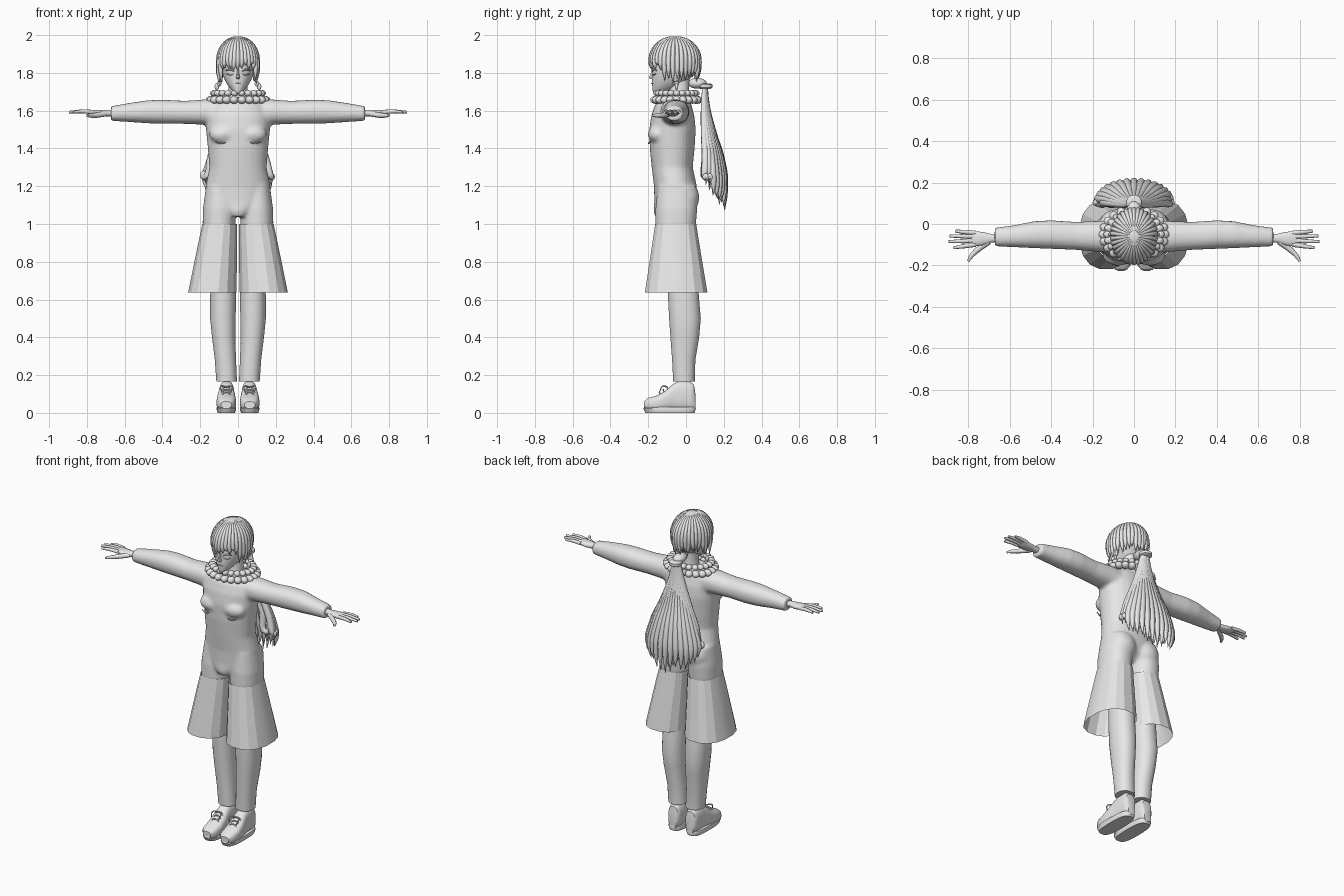
import bpy, bmesh, math, random
from math import sin, cos, pi, radians
from mathutils import Matrix, Vector

random.seed(4)
if "Cube" in bpy.data.objects:
    bpy.data.objects.remove(bpy.data.objects["Cube"])

grey = bpy.data.materials.new("light_grey")
grey.use_nodes = True
grey.diffuse_color = (0.8, 0.8, 0.8, 1)
grey.node_tree.nodes["Principled BSDF"].inputs["Base Color"].default_value = (0.8, 0.8, 0.8, 1)


def loft(bm, axis, rings, segs=24, power=2.2, caps=True):
    """Skin rings (t, u0, u1, v0, v1), given as bounds across the axis."""
    loops = []
    for t, u0, u1, v0, v1 in rings:
        loop = []
        for i in range(segs):
            a = 2 * pi * (i + 0.5) / segs
            c, s = cos(a), sin(a)
            u = (u0 + u1) / 2 + (u1 - u0) / 2 * math.copysign(abs(c) ** (2 / power), c)
            v = (v0 + v1) / 2 + (v1 - v0) / 2 * math.copysign(abs(s) ** (2 / power), s)
            co = {"X": (t, u, v), "Y": (u, t, v), "Z": (u, v, t)}[axis]
            loop.append(bm.verts.new(co))
        loops.append(loop)
    for a, b in zip(loops, loops[1:]):
        for i in range(segs):
            j = (i + 1) % segs
            bm.faces.new((a[i], a[j], b[j], b[i]))
    if caps:
        bm.faces.new(loops[0])
        bm.faces.new(loops[-1])


def ball(bm, center, radii, u=16, v=10, turn=0):
    m = Matrix.Translation(center) @ Matrix.Rotation(turn, 4, "Z") @ Matrix.Diagonal((*radii, 1))
    bmesh.ops.create_uvsphere(bm, u_segments=u, v_segments=v, radius=1, matrix=m)


def finish(bm, name, mirror=False, subdiv=0, angle=40):
    if mirror:
        dup = bmesh.ops.duplicate(bm, geom=bm.verts[:] + bm.edges[:] + bm.faces[:])
        for v in [g for g in dup["geom"] if isinstance(g, bmesh.types.BMVert)]:
            v.co.x *= -1
    bmesh.ops.recalc_face_normals(bm, faces=bm.faces[:])
    me = bpy.data.meshes.new(name)
    bm.to_mesh(me)
    bm.free()
    me.materials.append(grey)
    ob = bpy.data.objects.new(name, me)
    bpy.context.collection.objects.link(ob)
    bpy.context.view_layer.objects.active = ob
    for o in bpy.context.selected_objects:
        o.select_set(False)
    ob.select_set(True)
    bpy.ops.object.shade_smooth_by_angle(angle=radians(angle))
    if subdiv:
        ob.modifiers.new("Round", "SUBSURF").levels = subdiv
    return ob


def part(name, axis, rings, mirror=False, segs=24, power=2.2, caps=True, subdiv=0, angle=40):
    bm = bmesh.new()
    loft(bm, axis, rings, segs, power, caps)
    return finish(bm, name, mirror, subdiv, angle)


def strands(name, paths, depth, mirror=False):
    """Tapered locks; each path point is (x, y, z, thickness)."""
    cu = bpy.data.curves.new(name, "CURVE")
    cu.dimensions = "3D"
    cu.bevel_depth, cu.bevel_resolution, cu.resolution_u = depth, 2, 4
    cu.use_fill_caps = True
    for side in ((1, -1) if mirror else (1,)):
        for path in paths:
            sp = cu.splines.new("BEZIER")
            sp.bezier_points.add(len(path) - 1)
            for p, (x, y, z, r) in zip(sp.bezier_points, path):
                p.co, p.radius = (x * side, y, z), r
                p.handle_left_type = p.handle_right_type = "AUTO"
    cu.materials.append(grey)
    ob = bpy.data.objects.new(name, cu)
    bpy.context.collection.objects.link(ob)


# Body suit: torso, sleeves, thighs and soft muscle forms fused together
bm = bmesh.new()
torso = [(1.04, .04, -.165, -.07), (1.07, .08, -.172, 0), (1.12, .15, -.168, .04),
         (1.2, .172, -.17, .058), (1.3, .152, -.182, .036), (1.4, .16, -.192, .046),
         (1.5, .17, -.195, .052), (1.57, .172, -.185, .045), (1.63, .15, -.165, .03),
         (1.67, .09, -.12, .01)]
loft(bm, "Z", [(z, -x, x, a, b) for z, x, a, b in torso])
for side in (1, -1):
    loft(bm, "X", [(side * x, *r) for x, *r in (
        (.06, -.14, .02, 1.5, 1.66), (.17, -.135, .015, 1.525, 1.66), (.28, -.125, .01, 1.53, 1.652),
        (.4, -.12, .018, 1.53, 1.658), (.48, -.117, .014, 1.533, 1.655), (.58, -.112, -.006, 1.54, 1.64),
        (.672, -.108, -.018, 1.546, 1.624))])
    loft(bm, "Z", [(z, *sorted((side * a, side * b)), c, d) for z, a, b, c, d in (
        (.985, .012, .188, -.162, .052), (1.08, .012, .186, -.162, .06), (1.2, .02, .17, -.15, .055))])
    ball(bm, (side * .078, -.15, 1.475), (.075, .052, .05))
    ball(bm, (side * .085, .005, 1.14), (.08, .066, .085))
body = finish(bm, "body_suit", angle=60)
rm = body.modifiers.new("Fuse", "REMESH")
rm.mode, rm.voxel_size, rm.use_smooth_shade = "VOXEL", .01, True
sm = body.modifiers.new("Soften", "SMOOTH")
sm.factor, sm.iterations = .5, 5
strands("chest_creases", [[(.065, -.197, 1.432, .5), (.09, -.197, 1.428, 1), (.12, -.186, 1.434, .5)]],
        .005, True)

# Flared trouser legs, open at the hem, with the lower legs inside
part("flared_trouser_legs", "Z", [(1.0, .003, .19, -.165, .056), (.9, .004, .212, -.18, .072),
     (.638, .005, .266, -.22, .116)], True, segs=16, power=2.3, caps=False, angle=20)
part("lower_legs", "Z", [(1.0, .02, .15, -.13, .04), (.75, .012, .145, -.1, .06), (.6, .01, .148, -.095, .07),
     (.5, .012, .148, -.09, .079), (.4, .014, .138, -.083, .07), (.28, .01, .123, -.074, .05),
     (.165, .005, .115, -.068, .047)], True)

# Shoes with soles and laces
part("shoes", "Y", [(-.222, .035, .09, .025, .06), (-.2, .017, .107, .012, .08), (-.15, .01, .114, .01, .093),
     (-.11, .012, .112, .01, .118), (-.07, .018, .104, .01, .152), (-.04, .02, .1, .01, .168),
     (.02, .02, .1, .01, .168), (.042, .026, .094, .01, .15), (.05, .035, .085, .012, .1)],
     True, power=2.8)
part("soles", "Z", [(0, .016, .108, -.215, .046), (.022, .009, .115, -.227, .053),
     (.03, .012, .112, -.222, .05)], True, power=3)
strands("laces", [[(.03, y, z - .016, 1), (.062, y - .006, z + .006, 1), (.094, y, z - .016, 1)]
                  for y, z in ((-.135, .104), (-.115, .118), (-.095, .133))]
        + [[(.062, -.1, .137, 1), (.062 + d, -.125, .14, 1), (.062 + d * .8, -.14, .11, .6)] for d in (-.03, .03)],
        .004, True)

# Hands
part("palms", "X", [(.64, -.088, -.044, 1.565, 1.605), (.69, -.09, -.048, 1.57, 1.604),
     (.73, -.104, -.038, 1.57, 1.604), (.775, -.108, -.034, 1.578, 1.604), (.79, -.1, -.04, 1.585, 1.6)],
     True, segs=16)
fingers = [[(.765, y, 1.592, 1.1), (.82, (y + e) / 2, 1.596, 1), (x, e, 1.592, .65)]
           for y, e, x in ((-.099, -.115, .872), (-.08, -.085, .895), (-.061, -.058, .89), (-.043, -.034, .862))]
fingers.append([(.7, -.085, 1.584, 1.4), (.755, -.125, 1.575, 1.3), (.785, -.155, 1.574, 1), (.8, -.18, 1.575, .6)])
strands("fingers", fingers, .0105, True)

# Neck and bead collar
part("neck", "Z", [(1.62, -.07, .07, -.11, .03), (1.68, -.05, .05, -.09, .015), (1.78, -.05, .05, -.09, .02)])
bm = bmesh.new()
for z, rx, ry, r, n in ((1.657, .142, .112, .029, 22), (1.692, .124, .1, .024, 22)):
    for i in range(n):
        a = 2 * pi * (i + .5 * (n % 2)) / n
        ball(bm, (rx * cos(a), -.05 + ry * sin(a), z), (r, r * .8, r * .72), 12, 8, a)
finish(bm, "bead_collar")

# Head, ears, face details
head = [(1.688, .01, -.172, -.145), (1.705, .03, -.178, -.08), (1.74, .06, -.18, -.01),
        (1.78, .08, -.182, .04), (1.83, .09, -.178, .06), (1.9, .09, -.17, .06), (1.95, .06, -.13, .02)]
part("head", "Z", [(z, -x, x, a, b) for z, x, a, b in head], subdiv=1, power=2.1)
part("nose", "Z", [(1.768, -.008, .008, -.187, -.165), (1.775, -.011, .011, -.199, -.165),
     (1.795, -.007, .007, -.189, -.165), (1.825, -.005, .005, -.178, -.165)], segs=8)
strands("mouth", [[(-.02, -.176, 1.742, .4), (0, -.183, 1.744, 1), (.02, -.176, 1.742, .4)]], .004)
strands("eyelids", [[(.018, -.179, 1.806, .5), (.04, -.173, 1.818, 1), (.066, -.156, 1.812, .6)],
                    [(.025, -.179, 1.793, .4), (.042, -.172, 1.789, .6), (.06, -.16, 1.795, .4)]], .005, True)
bm = bmesh.new()
for s in (1, -1):
    ball(bm, (s * .092, -.055, 1.785), (.012, .022, .034))
    ball(bm, (s * .1, -.05, 1.742), (.012, .012, .014))
    ball(bm, (s * .112, -.05, 1.728), (.012, .009, .018))
finish(bm, "ears_and_earrings")

# Hair cap: ellipsoid with the face side and nape cut away
bm = bmesh.new()
ball(bm, (0, -.058, 1.868), (.108, .132, .126), 32, 24)
low = [v for v in bm.verts if v.co.z < (1.875 if v.co.y < -.09 else 1.77)]
bmesh.ops.delete(bm, geom=low, context="VERTS")
finish(bm, "hair_cap")

# Locks falling from the crown to a ragged hairline
locks = []
for i in range(34):
    a = 2 * pi * i / 34
    front = -cos(a)
    ca, sa = sin(a) * .104, cos(a) * .128
    end = 1.77 + random.uniform(-.02, .02)
    if front > .6:
        end = 1.825 + random.uniform(-.018, .02)
    elif front > -.2:
        end = 1.75 + random.uniform(-.02, .02)
    path = []
    for k in range(5):
        p = radians(12 + 78 * k / 4)
        path.append((ca * sin(p), -.058 + sa * sin(p), 1.868 + .121 * cos(p), .5 + .12 * k))
    sway = random.uniform(-.008, .008)
    path.append((ca * .99 + sway / 2, -.058 + sa * .99, (1.868 + end) / 2, .85))
    path.append((ca * .92 + sway, -.058 + sa * .95, end, .08))
    locks.append(path)
strands("hair_locks", locks, .0135)

# Ponytail: hair tie and a fan of locks
bm = bmesh.new()
ball(bm, (0, .06, 1.745), (.035, .05, .028))
loft(bm, "Z", [(1.716, -.03, .03, .075, .13), (1.722, -.037, .037, .066, .14),
               (1.738, -.037, .037, .066, .14), (1.744, -.03, .03, .075, .13)])
finish(bm, "hair_tie")
tail = []
n = 17
for layer, size in ((0, 1), (1, .72)):
    for i in range(n - 4 * layer):
        u = -1 + 2 * i / (n - 4 * layer - 1)
        a = u * radians(88)
        tip = 1.07 + .12 * abs(u) ** 1.5 + random.uniform(0, .04) + .03 * layer
        path = []
        for z, f, base, r in ((1.735, .1, .095, .45), (1.62, .24, .09, .62), (1.48, .5, .094, .85),
                              (1.36, .78, .1, 1), (1.25, .98, .1, 1), (1.16, 1, .104, .6)):
            z = max(z, tip + .05) if z < 1.2 else z
            path.append((.182 * f * size * sin(a), base + .105 * f * size * cos(a), z, r))
        path.append((.172 * size * sin(a), .1 + .105 * size * cos(a), tip, .06))
        tail.append(path)
strands("ponytail", tail, .02)
